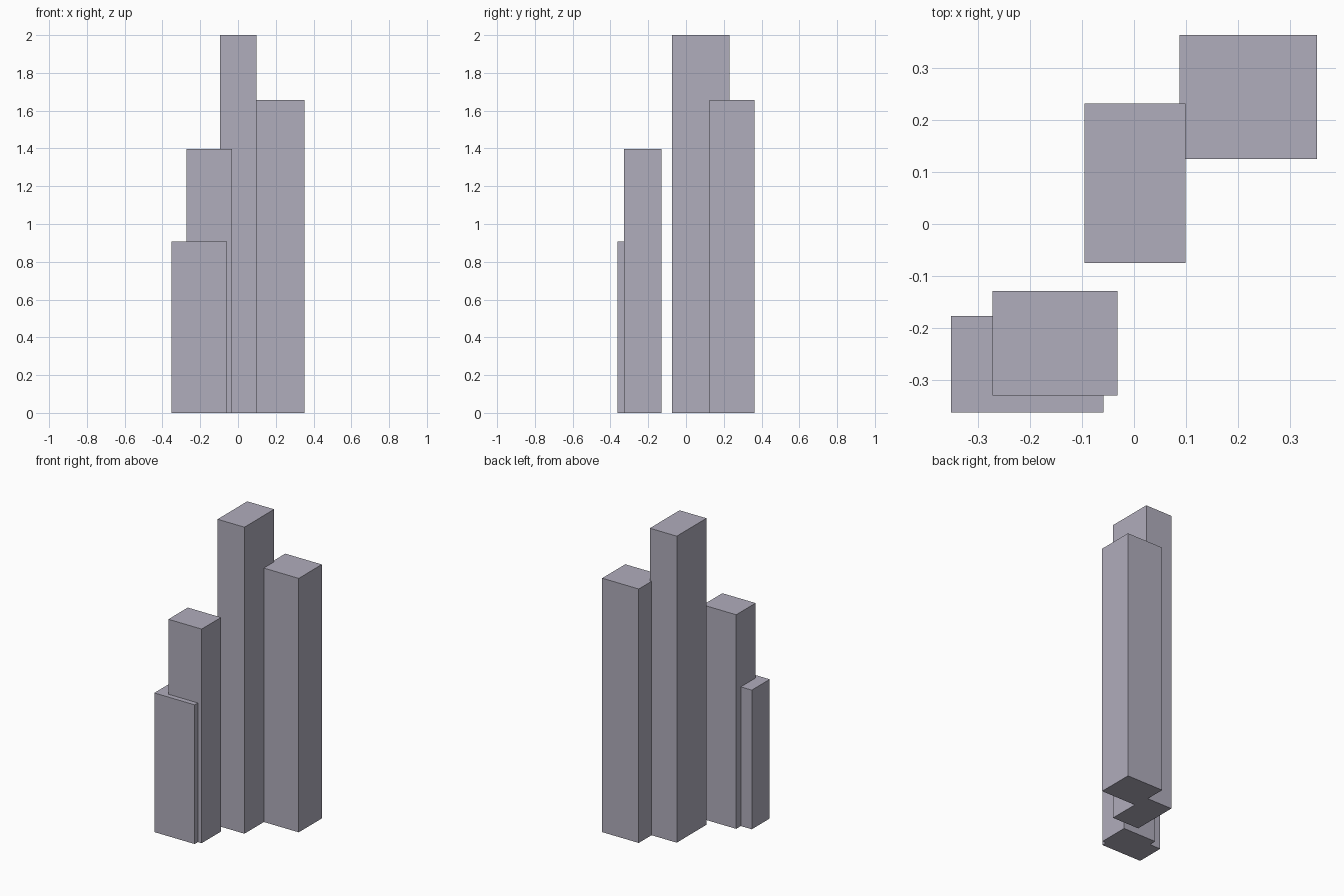
import bpy
import bmesh
from mathutils import Vector

cube = bpy.data.objects.get("Cube")
if cube:
    bpy.data.objects.remove(cube, do_unlink=True)

# Single stone colour shared by every tower
stone = bpy.data.materials.new("lavender grey")
stone.use_nodes = True
color = (0.434, 0.418, 0.502, 1.0)
stone.diffuse_color = color
stone.node_tree.nodes["Principled BSDF"].inputs["Base Color"].default_value = color


def add_tower(name, x_range, y_range, height):
    """Plain rectangular block standing on the ground."""
    low = Vector((x_range[0], y_range[0], 0))
    high = Vector((x_range[1], y_range[1], height))
    bm = bmesh.new()
    bmesh.ops.create_cube(bm, size=1)
    bmesh.ops.scale(bm, vec=high - low, verts=bm.verts)
    bmesh.ops.translate(bm, vec=(low + high) / 2, verts=bm.verts)
    mesh = bpy.data.meshes.new(name)
    bm.to_mesh(mesh)
    bm.free()
    mesh.materials.append(stone)
    bpy.context.collection.objects.link(bpy.data.objects.new(name, mesh))


# Four towers, tallest first
add_tower("tallest_tower", (-0.095, 0.099), (-0.075, 0.231), 2.0)
add_tower("back_left_tower", (0.087, 0.351), (0.125, 0.363), 1.657)
add_tower("front_right_tower", (-0.272, -0.032), (-0.329, -0.129), 1.397)
add_tower("short_front_tower", (-0.351, -0.059), (-0.362, -0.177), 0.908)
